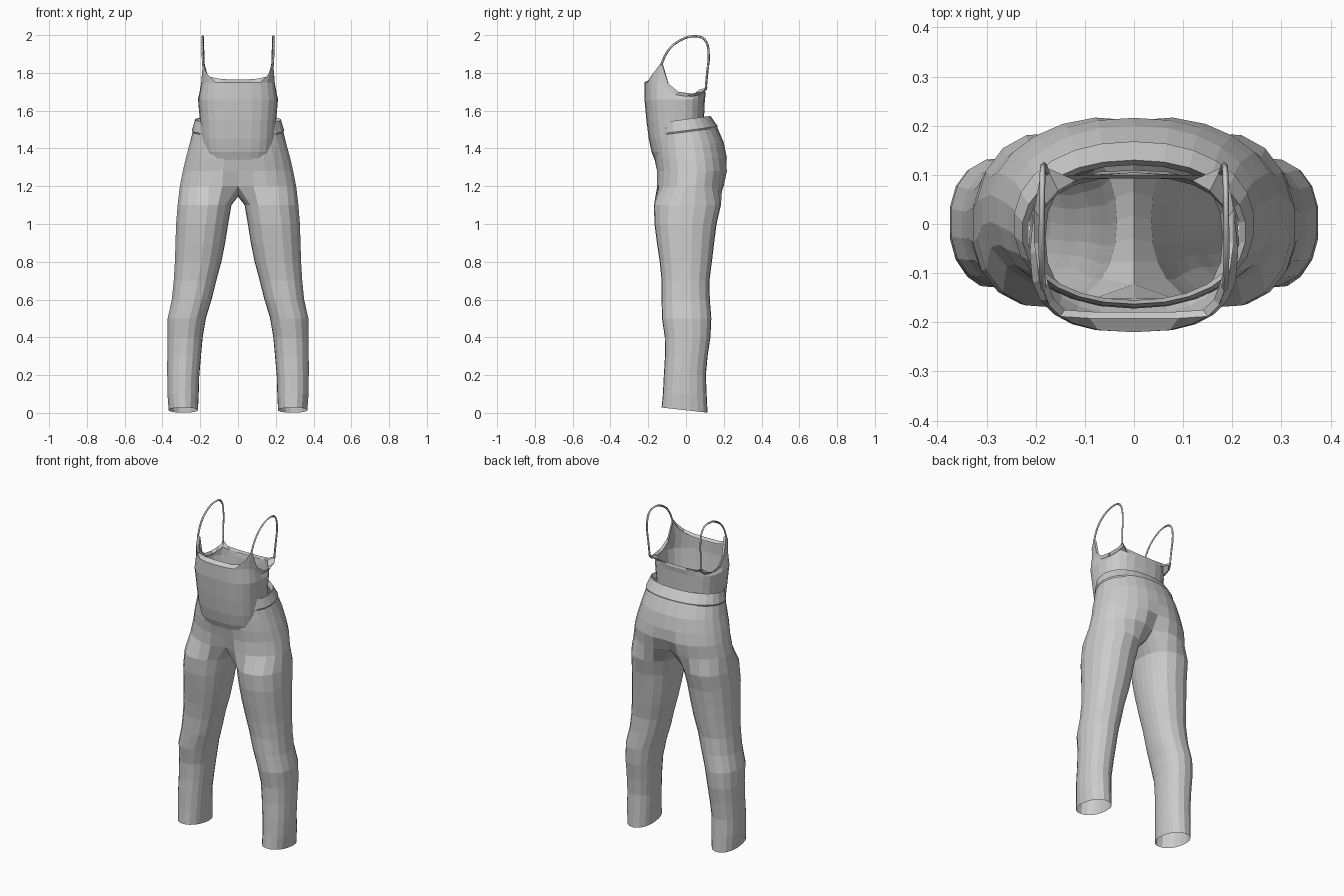
import bpy, bmesh
from math import cos, sin, exp, radians, copysign

cube = bpy.data.objects.get("Cube")
if cube:
    bpy.data.objects.remove(cube)

grey = bpy.data.materials.new("grey_cloth")
grey.use_nodes = True
colour = (0.6, 0.6, 0.6, 1)
grey.diffuse_color = colour
grey.node_tree.nodes["Principled BSDF"].inputs["Base Color"].default_value = colour


def power(v, p):
    return copysign(abs(v) ** p, v)


def arc_point(angle, x0, rx, front, back, p=1.0):
    """Point on a rounded section; angle -90 is front, 0 is outside, 90 is back."""
    a = radians(angle)
    x = x0 + rx * power(cos(a), p)
    y = (front + back) / 2 + (back - front) / 2 * power(sin(a), p)
    return x, y


def spread(start, end, count):
    return [start + (end - start) * i / (count - 1) for i in range(count)]


def add_ring(bm, points):
    return [bm.verts.new(p) for p in points]


def skin(bm, a, b, closed=False):
    n = len(a)
    for i in range(n if closed else n - 1):
        j = (i + 1) % n
        bm.faces.new((a[i], a[j], b[j], b[i]))


def finish(bm, name):
    """Turn a half shell into a mirrored object."""
    bmesh.ops.recalc_face_normals(bm, faces=bm.faces)
    mesh = bpy.data.meshes.new(name)
    bm.to_mesh(mesh)
    bm.free()
    mesh.materials.append(grey)
    obj = bpy.data.objects.new(name, mesh)
    bpy.context.collection.objects.link(obj)
    mirror = obj.modifiers.new("Mirror", "MIRROR")
    mirror.merge_threshold = 0.0005
    return obj


# Trousers: waistband and hips (height, front, back, half width, tilt, centre dip)
OUTER, INNER = 14, 5
hips = [
    (1.525, -0.155, 0.12, 0.216, 0.13, 0),
    (1.555, -0.163, 0.13, 0.228, 0.13, 0),
    (1.495, -0.170, 0.168, 0.245, 0.13, 0),
    (1.487, -0.167, 0.167, 0.241, 0.13, 0),
    (1.42, -0.172, 0.20, 0.258, 0.06, 0),
    (1.35, -0.168, 0.216, 0.278, 0, 0),
    (1.28, -0.160, 0.224, 0.294, 0, 0.06),
    (1.20, -0.163, 0.212, 0.310, 0, 0.25),
]
bm = bmesh.new()
last = None
for z, front, back, width, tilt, dip in hips:
    points = []
    for angle in spread(-90, 90, OUTER):
        x, y = arc_point(angle, 0, width, front, back, 0.92)
        if abs(x) < 1e-6:
            x = 0
        y *= 1 - dip * exp(-(x / 0.06) ** 2)
        points.append((x, y, z + tilt * y))
    ring = add_ring(bm, points)
    if last:
        skin(bm, last, ring)
    last = ring

# Crotch seam closes the last hip ring into the top of a leg
y_back, y_front = last[-1].co.y, last[0].co.y
seam = []
for i in range(1, INNER + 1):
    t = i / (INNER + 1)
    seam.append((0, y_back + (y_front - y_back) * t, 1.20 - 0.055 * sin(t * 3.1416) ** 0.6))
last = last + add_ring(bm, seam)

# Legs (height, inner x, outer x, front, back)
legs = [
    (1.1, 0.035, 0.322, -0.171, 0.186),
    (1.0, 0.052, 0.330, -0.168, 0.163),
    (0.9, 0.068, 0.333, -0.155, 0.15),
    (0.8, 0.088, 0.336, -0.14, 0.138),
    (0.7, 0.115, 0.342, -0.13, 0.125),
    (0.6, 0.14, 0.352, -0.13, 0.127),
    (0.5, 0.17, 0.374, -0.128, 0.135),
    (0.4, 0.187, 0.376, -0.113, 0.13),
    (0.3, 0.196, 0.376, -0.112, 0.115),
    (0.2, 0.205, 0.376, -0.118, 0.106),
    (0.1, 0.208, 0.375, -0.123, 0.11),
    (0.014, 0.212, 0.368, -0.13, 0.115),
]
angles = spread(-140, 140, OUTER) + spread(140, 220, INNER + 2)[1:-1]
for z, inner, outer, front, back in legs:
    tilt = -0.11 if z < 0.05 else 0
    points = []
    for angle in angles:
        x, y = arc_point(angle, (inner + outer) / 2, (outer - inner) / 2, front, back, 0.92)
        points.append((x, y, z + tilt * y))
    ring = add_ring(bm, points)
    skin(bm, last, ring, closed=True)
    last = ring
finish(bm, "trousers")

# Camisole rim from front centre round the armhole to back centre
rim = [
    (0, -0.192, 1.765), (0.09, -0.192, 1.767), (0.15, -0.188, 1.78),
    (0.173, -0.165, 1.81), (0.186, -0.13, 1.855), (0.195, -0.095, 1.745),
    (0.203, -0.04, 1.70), (0.203, 0.03, 1.69), (0.193, 0.085, 1.70),
    (0.178, 0.115, 1.725), (0.14, 0.098, 1.71), (0.07, 0.1, 1.705), (0, 0.1, 1.705),
]
# Camisole body (height, front, back, half width)
body = [
    (1.75, -0.22, 0.105, 0.20),
    (1.66, -0.22, 0.10, 0.212),
    (1.55, -0.21, 0.095, 0.202),
    (1.45, -0.197, 0.105, 0.197),
    (1.38, -0.182, 0.11, 0.19),
    (1.34, -0.166, 0.11, 0.18),
]
bm = bmesh.new()
fold = add_ring(bm, [(x * 0.94, y * 0.93, z - 0.015) for x, y, z in rim])
last = add_ring(bm, rim)
skin(bm, fold, last)
for z, front, back, width in body:
    points = []
    for angle, above in zip(spread(-90, 90, len(rim)), last):
        x, y = arc_point(angle, 0, width, front, back, 0.75)
        if abs(x) < 1e-6 or above.co.x == 0:
            x = 0
        points.append((x, y, min(z, above.co.z - 0.015)))
    ring = add_ring(bm, points)
    skin(bm, last, ring)
    last = ring
finish(bm, "camisole")

# Shoulder straps
path = [
    (0.184, -0.132, 1.84), (0.187, -0.10, 1.91), (0.188, -0.04, 1.967),
    (0.187, 0.05, 1.994), (0.186, 0.10, 1.975), (0.184, 0.12, 1.90),
    (0.18, 0.112, 1.80), (0.176, 0.104, 1.71),
]
for side, name in ((1, "left_strap"), (-1, "right_strap")):
    curve = bpy.data.curves.new(name, "CURVE")
    curve.dimensions = "3D"
    curve.bevel_depth = 0.006
    curve.bevel_resolution = 0
    curve.resolution_u = 3
    spline = curve.splines.new("BEZIER")
    spline.bezier_points.add(len(path) - 1)
    for point, (x, y, z) in zip(spline.bezier_points, path):
        point.co = (side * x, y, z)
        point.handle_left_type = point.handle_right_type = "AUTO"
    curve.materials.append(grey)
    bpy.context.collection.objects.link(bpy.data.objects.new(name, curve))
